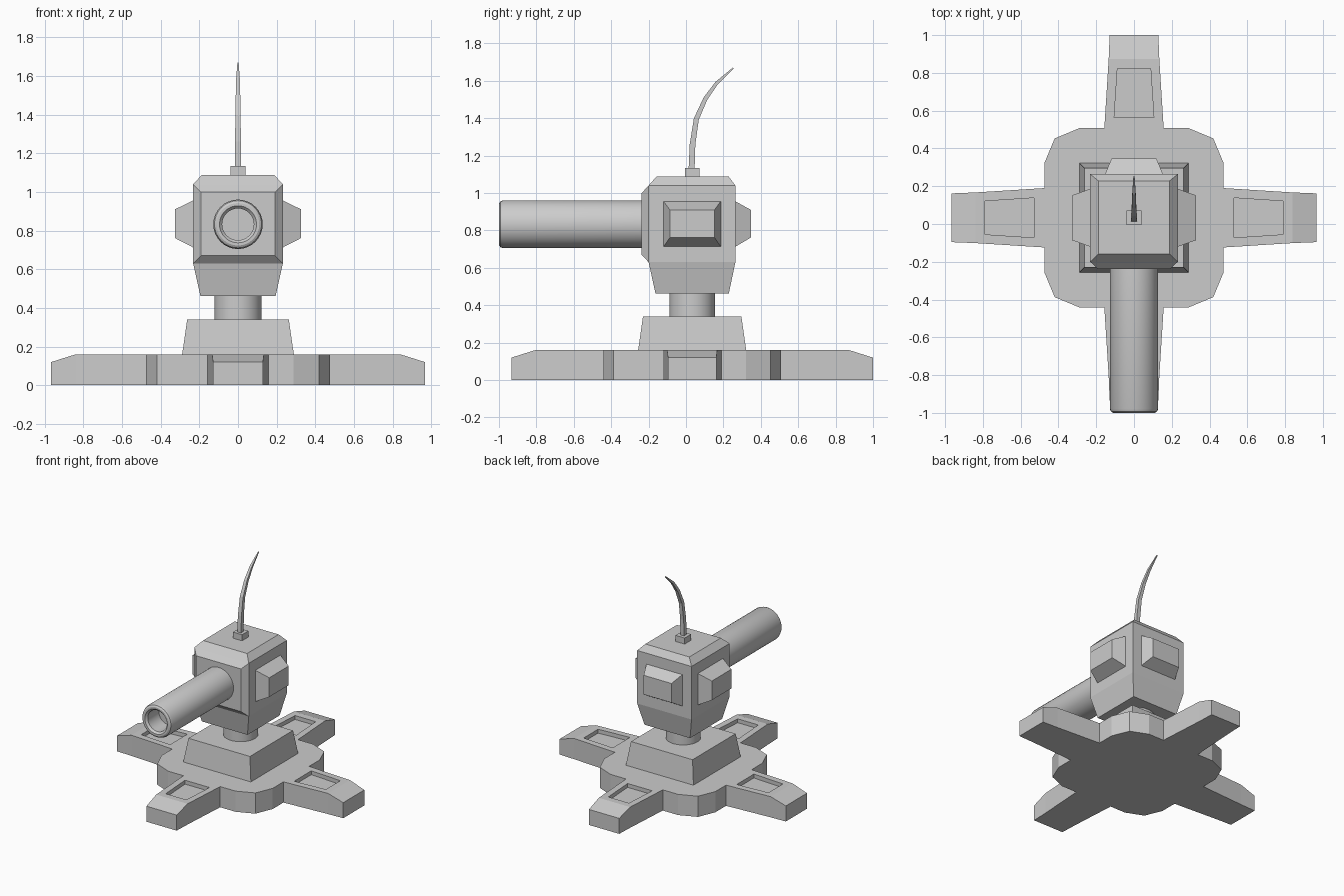
import bpy, bmesh
from math import cos, sin, pi
from mathutils import Matrix, Vector

if "Cube" in bpy.data.objects:
    bpy.data.objects.remove(bpy.data.objects["Cube"])

CY = 0.033  # y of the turret's vertical axis


def make(name, bm):
    bmesh.ops.recalc_face_normals(bm, faces=bm.faces)
    me = bpy.data.meshes.new(name)
    bm.to_mesh(me)
    bm.free()
    ob = bpy.data.objects.new(name, me)
    bpy.context.collection.objects.link(ob)
    return ob


def loft(bm, rings, caps=True):
    """Skin a list of equal-length point rings; returns the vertex rings."""
    vs = [[bm.verts.new(p) for p in r] for r in rings]
    n = len(vs[0])
    for a, b in zip(vs, vs[1:]):
        for i in range(n):
            j = (i + 1) % n
            bm.faces.new((a[i], a[j], b[j], b[i]))
    if caps:
        bm.faces.new(vs[0][::-1])
        bm.faces.new(vs[-1])
    return vs


def rect(x0, x1, y0, y1, z):
    return [(x0, y0, z), (x1, y0, z), (x1, y1, z), (x0, y1, z)]


def smooth(ob):
    bpy.ops.object.select_all(action='DESELECT')
    bpy.context.view_layer.objects.active = ob
    ob.select_set(True)
    bpy.ops.object.shade_smooth_by_angle(angle=0.5)


def quarter_turns(points):
    """Repeat points (x, y, z) four times around the turret axis."""
    return [[Matrix.Rotation(k * pi / 2, 3, 'Z') @ Vector(p) + Vector((0, CY, 0))
             for p in points] for k in range(4)]


# Cross-shaped base: hub outline with four arms, tips sloping down
quarter = [(.475, -.157), (.84, -.134), (.967, -.129), (.967, .129), (.84, .134),
           (.475, .157), (.475, .288), (.42, .42), (.288, .475)]
tip = (2, 3)
bottom = sum(quarter_turns([(x, y, 0) for x, y in quarter]), [])
top = sum(quarter_turns([(x, y, .12 if i in tip else .16)
                         for i, (x, y) in enumerate(quarter)]), [])
bm = bmesh.new()
lo, hi = loft(bm, [bottom, top], caps=False)
bm.faces.new(lo[::-1])
bm.faces.new([v for i, v in enumerate(hi) if i % 9 not in tip])
for k in range(4):
    bm.faces.new(hi[k * 9 + 1:k * 9 + 5])
base = make("base", bm)

# Tapered recess in each arm
bm = bmesh.new()
pocket = [(.53, -.105), (.79, -.088), (.79, .088), (.53, .105)]
lows = quarter_turns([(x, y, .13) for x, y in pocket])
highs = quarter_turns([(x, y, .2) for x, y in pocket])
for a, b in zip(lows, highs):
    loft(bm, [a, b])
cutter = make("recess_cutter", bm)
cutter.hide_render = True
mod = base.modifiers.new("recesses", 'BOOLEAN')
mod.operation = 'DIFFERENCE'
mod.solver = 'EXACT'
mod.object = cutter
bpy.context.view_layer.objects.active = base
bpy.ops.object.modifier_apply(modifier=mod.name)
bpy.data.objects.remove(cutter)

# Pedestal block
bm = bmesh.new()
loft(bm, [rect(-w, w, CY - w, CY + w, z) for w, z in ((.289, .16), (.263, .34))])
make("pedestal", bm)

# Swivel neck
bm = bmesh.new()
loft(bm, [[(.122 * cos(i * pi / 16), CY + .122 * sin(i * pi / 16), z)
           for i in range(32)] for z in (.33, .48)])
smooth(make("neck", bm))

# Head with raised front panel
bm = bmesh.new()
rings = loft(bm, [rect(-.195, .195, -.163, .229, .463),
                  rect(-.232, .232, -.2, .264, .63),
                  rect(-.232, .232, -.2, .264, 1.04),
                  rect(-.188, .188, -.158, .228, 1.088)])
bmesh.ops.recalc_face_normals(bm, faces=bm.faces)
front = {rings[1][0], rings[1][1], rings[2][0], rings[2][1]}
panel = [f for f in bm.faces if set(f.verts) == front]
bmesh.ops.inset_region(bm, faces=panel, thickness=.057, depth=.037)
make("head", bm)

# Pods on the two sides and the back
def pod(name, angle, start, depth):
    bm = bmesh.new()
    loft(bm, [[(d, y, z) for y, z in ((-w, z0), (w, z0), (w, z1), (-w, z1))]
              for d, w, z0, z1 in ((start, .154, .712, .957),
                                   (start + depth, .119, .762, .91))])
    bm.transform(Matrix.Translation((0, CY, 0)) @ Matrix.Rotation(angle, 4, 'Z'))
    make(name, bm)


pod("right_pod", 0, .23, .097)
pod("left_pod", pi, .23, .097)
pod("back_pod", pi / 2, .229, .085)

# Barrel with rounded muzzle and bore, turned around the y axis
profile = [(.128, -.21), (.128, -.978), (.122, -.993), (.11, -1), (.096, -1),
           (.082, -.985), (.082, -.85)]
bm = bmesh.new()
loft(bm, [[(r * cos(i * pi / 16), y, .833 + r * sin(i * pi / 16))
           for i in range(32)] for r, y in profile])
smooth(make("barrel", bm))

# Antenna socket and curved whip
bm = bmesh.new()
loft(bm, [rect(-.039, .039, CY - .039, CY + .039, z) for z in (1.08, 1.135)])
make("antenna_socket", bm)

path = [(.03, 1.13, .016), (.035, 1.26, .015), (.055, 1.395, .0135),
        (.104, 1.505, .0115), (.164, 1.588, .009), (.252, 1.668, .003)]
bm = bmesh.new()
rings = []
for i, (y, z, w) in enumerate(path):
    a, b = path[max(i - 1, 0)], path[min(i + 1, len(path) - 1)]
    t = Vector((0, b[0] - a[0], b[1] - a[1])).normalized()
    side, out = Vector((w, 0, 0)), Vector((0, t.z, -t.y)) * w
    c = Vector((0, y, z))
    rings.append([c - side - out, c + side - out, c + side + out, c - side + out])
loft(bm, rings)
make("antenna", bm)
